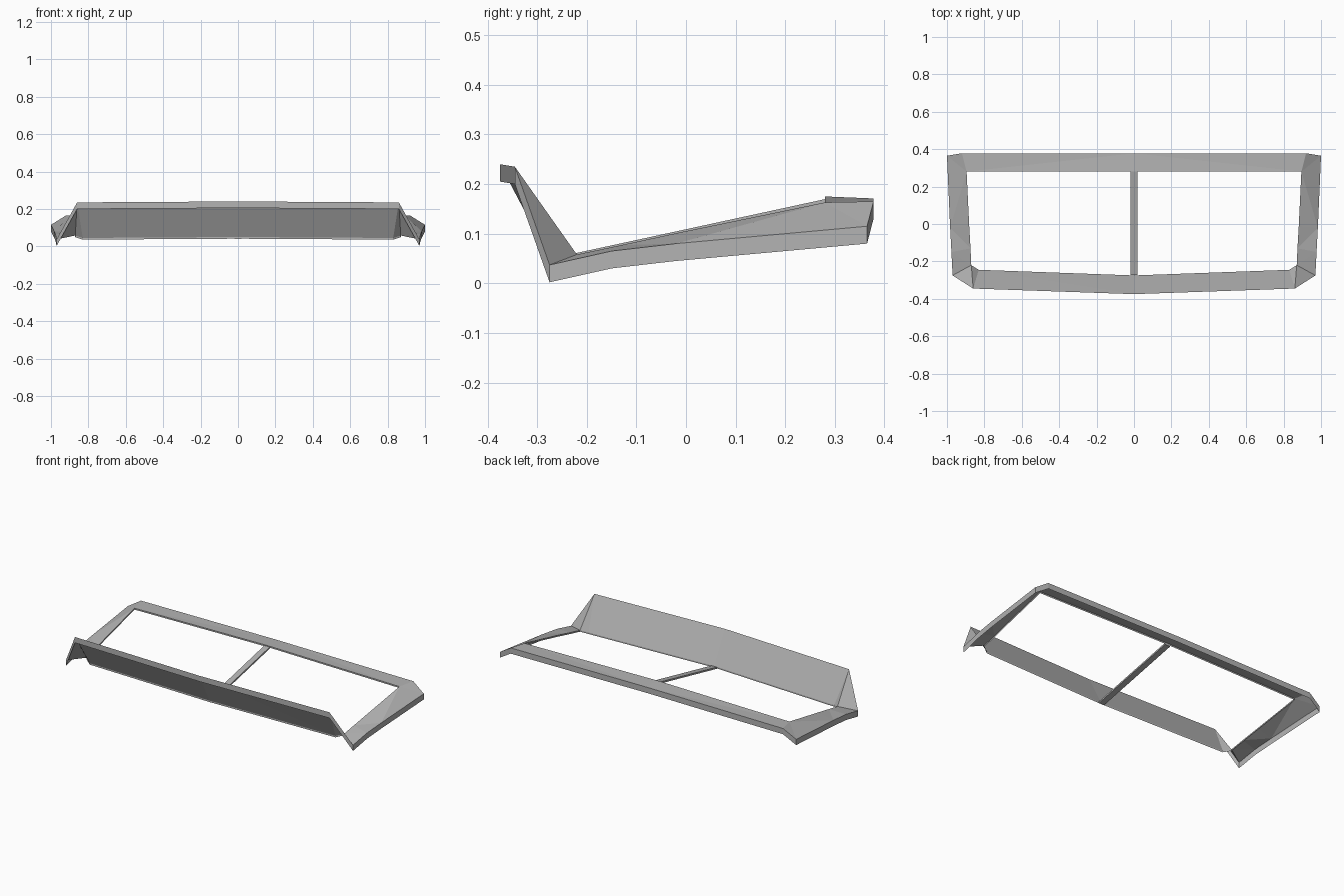
import bpy, bmesh

old = bpy.data.objects.get("Cube")
if old:
    bpy.data.objects.remove(old)

grey = bpy.data.materials.new("plain grey")
grey.use_nodes = True
colour = (0.45, 0.45, 0.45, 1)
grey.diffuse_color = colour
grey.node_tree.nodes["Principled BSDF"].inputs["Base Color"].default_value = colour

SKIRT = 0.035   # height of the outer wall
LIP = 0.009     # height of the turned-down inner edge


def add_object(name, bm):
    mesh = bpy.data.meshes.new(name)
    bm.to_mesh(mesh)
    bm.free()
    mesh.materials.append(grey)
    obj = bpy.data.objects.new(name, mesh)
    bpy.context.scene.collection.objects.link(obj)
    return obj


def lower(p, drop):
    return (p[0], p[1], p[2] - drop)


def folded_strip(name, stations):
    """Sheet with an outer skirt and inner lip, mirrored across x."""
    bm = bmesh.new()
    rows = [[bm.verts.new(p) for p in (lower(o, SKIRT), o, i, lower(i, LIP))]
            for o, i in stations]
    for a, b in zip(rows, rows[1:]):
        for k in range(3):
            bm.faces.new((a[k], b[k], b[k + 1], a[k + 1]))
    bmesh.ops.remove_doubles(bm, verts=bm.verts[:], dist=0.0005)
    bmesh.ops.triangulate(bm, faces=[f for f in bm.faces if len(f.verts) > 3])
    obj = add_object(name, bm)
    mirror = obj.modifiers.new("mirror", 'MIRROR')
    mirror.use_axis[0] = True
    return obj


# Shared corner points of the frame
panel_top = (0.86, -0.345, 0.235)
front_tip = (0.97, -0.275, 0.037)
front_in = (0.87, -0.22, 0.058)
rear_tip = (1.0, 0.365, 0.115)
rear_in = (0.895, 0.28, 0.163)
rear_out = (0.92, 0.378, 0.165)

# Upright front panel with its folded corners
folded_strip("front_panel", [
    ((0, -0.375, 0.24), (0, -0.275, 0.05)),
    (panel_top, (0.83, -0.245, 0.045)),
    (panel_top, front_in),
    (front_tip, front_in)])

# Rising side rails
folded_strip("side_rails", [
    (front_tip, front_in),
    ((0.976, -0.15, 0.065), (0.874, -0.13, 0.077)),
    ((0.983, -0.02, 0.08), (0.881, -0.01, 0.103)),
    (rear_tip, rear_in)])

# Rear rail with bevelled corners
folded_strip("rear_rail", [
    (rear_tip, rear_in),
    (rear_out, rear_in),
    ((0, 0.378, 0.171), (0, 0.28, 0.175))])

# Centre bar joining front panel and rear rail
bm = bmesh.new()
bmesh.ops.create_cube(bm, size=1)
for v in bm.verts:
    rear = v.co.y > 0
    top = v.co.z > 0
    v.co = (v.co.x * 0.036, 0.282 if rear else -0.272,
            (0.17 if rear else 0.05) - (0 if top else 0.01))
add_object("centre_bar", bm)
